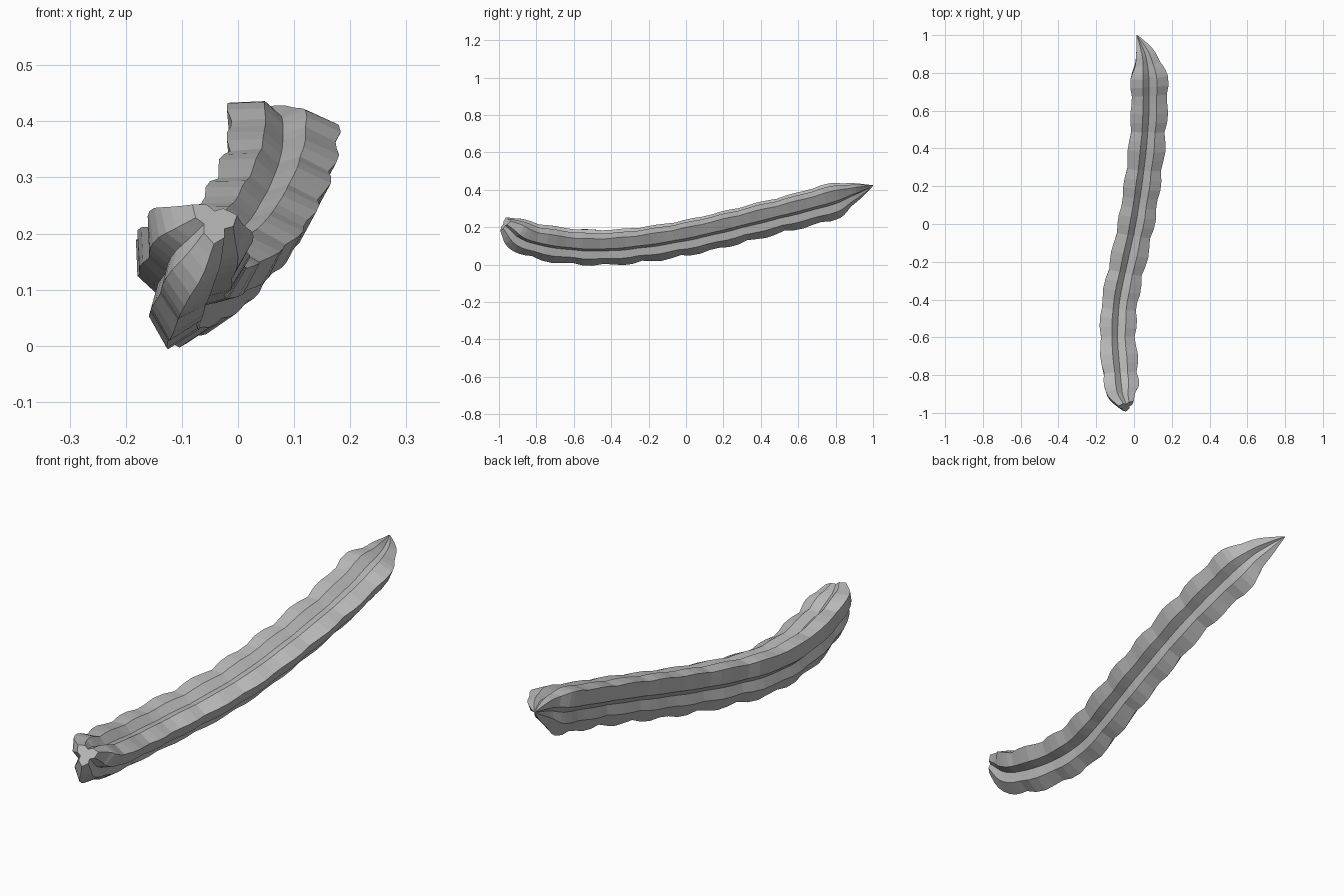
import bpy, bmesh, math
from mathutils import Vector

if "Cube" in bpy.data.objects:
    bpy.data.objects.remove(bpy.data.objects["Cube"])

# Centre line of the body with a size factor: x, y, z, size
PATH = [Vector(p) for p in (
    (-.042, -.965, .222, .46), (-.07, -.90, .18, .88), (-.084, -.80, .142, 1),
    (-.099, -.60, .112, 1), (-.087, -.40, .108, 1), (-.045, -.20, .127, 1),
    (-.002, 0, .16, 1), (.03, .20, .205, 1), (.055, .40, .255, 1),
    (.069, .60, .305, 1), (.068, .79, .358, 1), (.058, .88, .388, .66),
    (.036, .95, .408, .3), (.015, 1, .423, .02))]
PINCH_START, PINCH_STEP = -.8, .185      # spacing of the narrow waists
STEPS = 4                                # rings between path points


def spline(i, t):
    """Smooth interpolation through the path points."""
    a, b, c, d = (PATH[min(max(i + k, 0), len(PATH) - 1)] for k in (-1, 0, 1, 2))
    h = max(c.y - b.y, 1e-4)
    m0 = (c - a) * h / (c.y - a.y)
    m1 = (d - b) * h / (d.y - b.y)
    return (b * (2*t**3 - 3*t**2 + 1) + m0 * (t**3 - 2*t**2 + t)
            + c * (3*t**2 - 2*t**3) + m1 * (t**3 - t**2))


def section(swell, twist):
    """Three-cornered section: each side has two shoulders and a groove."""
    pts = []
    for k in range(3):
        turn = math.radians(120 * k + twist)
        for radius, angle in ((.102 + .016 * swell, 0), (.076 + .007 * swell, 33),
                              (.047 + .004 * swell, 60), (.076 + .007 * swell, 87)):
            a = turn + math.radians(angle)
            pts.append((radius * math.cos(a), radius * math.sin(a)))
    return pts


# Sample the centre line
samples = [spline(i, s / STEPS) for i in range(len(PATH) - 1) for s in range(STEPS)]
samples.append(PATH[-1])

# Body skin, ring by ring
bm = bmesh.new()
rings = []
for i, p in enumerate(samples):
    before, after = samples[max(i - 1, 0)], samples[min(i + 1, len(samples) - 1)]
    tangent = (after - before).xyz.normalized()
    side = tangent.cross(Vector((0, 0, 1))).normalized()
    up = side.cross(tangent)
    swell = abs(math.sin(math.pi * (p.y - PINCH_START) / PINCH_STEP))
    twist = 17 + 2 * p.y
    rings.append([bm.verts.new(p.xyz + (side * u + up * v) * p.w)
                  for u, v in section(swell, twist)])
for low, high in zip(rings, rings[1:]):
    for k in range(len(low)):
        n = (k + 1) % len(low)
        bm.faces.new((low[k], low[n], high[n], high[k]))
bm.faces.new(rings[0])
bm.faces.new(rings[-1])
bmesh.ops.recalc_face_normals(bm, faces=bm.faces)

mesh = bpy.data.meshes.new("segmented_body")
bm.to_mesh(mesh)
bm.free()
body = bpy.data.objects.new("segmented_body", mesh)
bpy.context.collection.objects.link(body)

# Plain grey colour
grey = bpy.data.materials.new("plain_grey")
grey.use_nodes = True
colour = (.5, .5, .5, 1)
grey.diffuse_color = colour
grey.node_tree.nodes["Principled BSDF"].inputs["Base Color"].default_value = colour
mesh.materials.append(grey)
